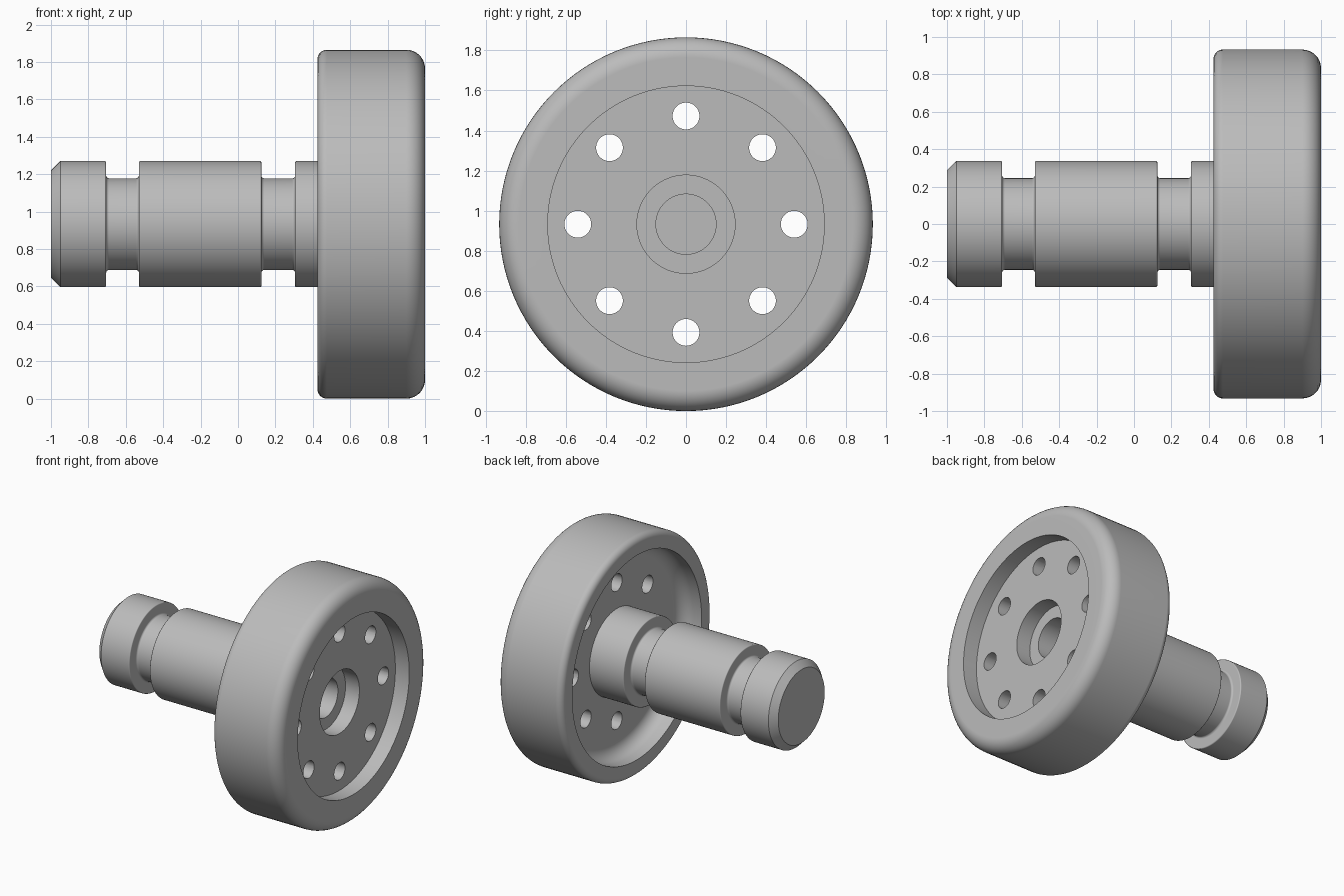
import bpy, bmesh, math
from mathutils import Vector, Matrix

cube = bpy.data.objects.get("Cube")
if cube:
    bpy.data.objects.remove(cube, do_unlink=True)

AXIS_Z = 0.9325
SIDES = 128

steel = bpy.data.materials.new("grey_steel")
steel.use_nodes = True
steel.diffuse_color = (0.5, 0.5, 0.5, 1)
steel.node_tree.nodes["Principled BSDF"].inputs["Base Color"].default_value = (0.5, 0.5, 0.5, 1)


def rounded(corners, steps=8):
    """Turn (x, radius, fillet) corners into a closed profile with rounded corners."""
    out = []
    for i, (x, r, f) in enumerate(corners):
        p = Vector((x, r))
        if not f:
            out.append(p)
            continue
        a = (Vector(corners[i - 1][:2]) - p).normalized()
        b = (Vector(corners[(i + 1) % len(corners)][:2]) - p).normalized()
        centre = p + (a + b) * f
        for k in range(steps + 1):
            t = math.pi / 2 * k / steps
            out.append(centre - b * f * math.cos(t) - a * f * math.sin(t))
    return out


def new_object(name, bm):
    bmesh.ops.recalc_face_normals(bm, faces=bm.faces)
    mesh = bpy.data.meshes.new(name)
    bm.to_mesh(mesh)
    bm.free()
    mesh.materials.append(steel)
    obj = bpy.data.objects.new(name, mesh)
    obj.location.z = AXIS_Z
    bpy.context.collection.objects.link(obj)
    return obj


def lathe(name, profile):
    """Spin a closed profile about the x axis."""
    bm = bmesh.new()
    verts = [bm.verts.new((p.x, 0, p.y)) for p in profile]
    edges = [bm.edges.new((v, verts[(i + 1) % len(verts)])) for i, v in enumerate(verts)
             if v.co.z > 0 or verts[(i + 1) % len(verts)].co.z > 0]
    bmesh.ops.spin(bm, geom=verts + edges, cent=(0, 0, 0), axis=(1, 0, 0),
                   angle=math.tau, steps=SIDES)
    bmesh.ops.remove_doubles(bm, verts=bm.verts, dist=1e-5)
    bmesh.ops.dissolve_degenerate(bm, edges=bm.edges, dist=1e-6)
    return new_object(name, bm)


def finish(obj):
    bpy.ops.object.select_all(action="DESELECT")
    obj.select_set(True)
    bpy.context.view_layer.objects.active = obj
    for mod in list(obj.modifiers):
        bpy.ops.object.modifier_apply(modifier=mod.name)
    bpy.ops.object.shade_smooth_by_angle(angle=math.radians(30))
    weighted = obj.modifiers.new("even_shading", "WEIGHTED_NORMAL")
    weighted.keep_sharp = True


# Wheel: rounded rim, recessed web and central bore
wheel = lathe("wheel", rounded([
    (0.60, 0.245, 0), (0.60, 0.80, 0.10), (0.425, 0.80, 0),
    (0.425, 0.9325, 0.05), (1.0, 0.9325, 0.10), (1.0, 0.69, 0),
    (0.88, 0.69, 0), (0.88, 0.245, 0)]))

# Ring of bolt holes through the web
bm = bmesh.new()
for i in range(8):
    a = math.tau * i / 8
    place = Matrix.Translation((0.74, 0.54 * math.cos(a), 0.54 * math.sin(a)))
    bmesh.ops.create_cone(bm, cap_ends=True, segments=32, radius1=0.067, radius2=0.067,
                          depth=0.5, matrix=place @ Matrix.Rotation(math.pi / 2, 4, "Y"))
cutter = new_object("bolt_hole_cutter", bm)
cutter.hide_render = True
cut = wheel.modifiers.new("bolt_holes", "BOOLEAN")
cut.operation = "DIFFERENCE"
cut.solver = "EXACT"
cut.object = cutter
bpy.context.view_layer.update()
finish(wheel)
bpy.data.objects.remove(cutter, do_unlink=True)

# Shaft: chamfered end, two grooves and a blind bore from the wheel side
BODY, GROOVE = 0.337, 0.245
corners = [(-1.0, 0, 0), (-1.0, BODY - 0.05, 0), (-0.95, BODY, 0)]
for start, end in ((-0.705, -0.53), (0.125, 0.305)):
    corners += [(start, BODY, 0.008), (start, GROOVE, 0.015),
                (end, GROOVE, 0.015), (end, BODY, 0.008)]
corners += [(0.61, BODY, 0), (0.61, GROOVE, 0), (0.76, GROOVE, 0),
            (0.76, 0.15, 0), (0.2, 0.15, 0), (0.2, 0, 0)]
finish(lathe("shaft", rounded(corners, 4)))
